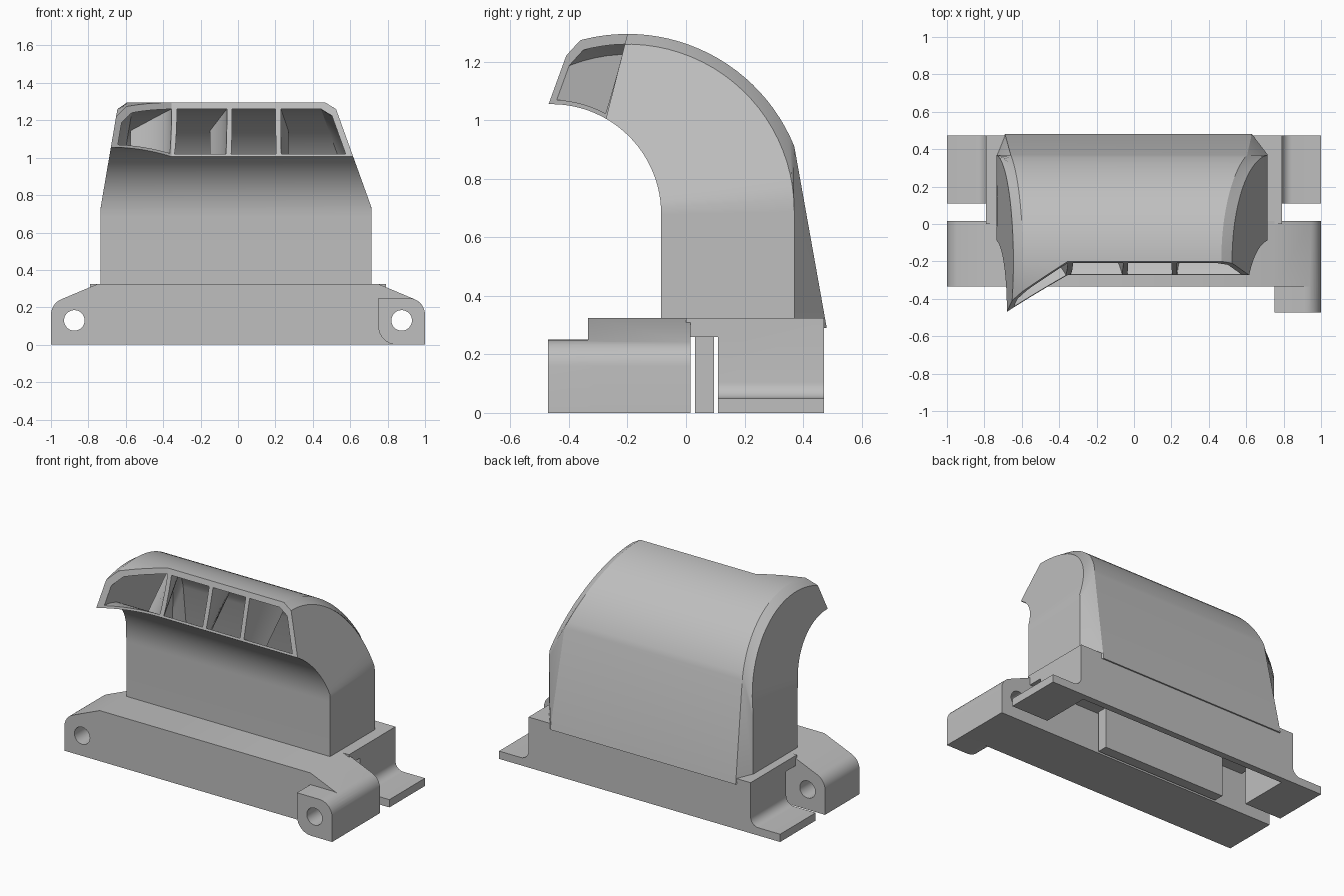
import bpy, bmesh, math

if "Cube" in bpy.data.objects:
    bpy.data.objects.remove(bpy.data.objects["Cube"])

grey = bpy.data.materials.new("plain grey")
grey.diffuse_color = (0.52, 0.52, 0.52, 1)
grey.use_nodes = True
grey.node_tree.nodes["Principled BSDF"].inputs["Base Color"].default_value = grey.diffuse_color


def make(name, verts, faces):
    me = bpy.data.meshes.new(name)
    me.from_pydata(verts, [], faces)
    bm = bmesh.new()
    bm.from_mesh(me)
    bmesh.ops.recalc_face_normals(bm, faces=bm.faces)
    bm.to_mesh(me)
    bm.free()
    me.materials.append(grey)
    ob = bpy.data.objects.new(name, me)
    bpy.context.collection.objects.link(ob)
    return ob


def loft(name, rings):
    n = len(rings[0])
    verts = [p for r in rings for p in r]
    faces = [(i * n + j, i * n + (j + 1) % n, (i + 1) * n + (j + 1) % n, (i + 1) * n + j)
             for i in range(len(rings) - 1) for j in range(n)]
    faces += [tuple(range(n)), tuple(range(len(verts) - n, len(verts)))]
    return make(name, verts, faces)


def prism(name, outline, y0, y1):
    return loft(name, [[(x, y, z) for x, z in outline] for y in (y0, y1)])


def box(name, x0, x1, y0, y1, z0, z1):
    return prism(name, [(x0, z0), (x1, z0), (x1, z1), (x0, z1)], y0, y1)


def boolean(ob, tool, op='DIFFERENCE'):
    m = ob.modifiers.new("bool", 'BOOLEAN')
    m.object, m.operation, m.solver = tool, op, 'EXACT'
    bpy.context.view_layer.objects.active = ob
    bpy.ops.object.modifier_apply(modifier=m.name)


def arc(cx, cz, r, a0, a1, n=8):
    return [(cx + r * math.cos(math.radians(a0 + (a1 - a0) * i / n)),
             cz + r * math.sin(math.radians(a0 + (a1 - a0) * i / n))) for i in range(n + 1)]


# Side walls lean inwards above the straight part of the duct
def left(z):
    return -0.735 + 0.17 * max(0, z - 0.73)


def right(z):
    return 0.715 - 0.36 * max(0, z - 0.73)


def duct_lines(d_in, d, end, n=28):
    """Inner curve, chamfer line and outer curve in side view."""
    inner = [(-0.085 + d_in, 0.29)] + arc(-0.46, 0.68, 0.375 + d_in, 0, 98 + end, n)
    cham = [(0.37 - d, 0.29)] + arc(-0.2, 0.69, 0.57 - d, 0, 118 + end, n)
    outer = [(0.481 - d, 0.29)] + arc(-0.2, 0.68, 0.615 - d, 22, 118 + end, n)
    return inner, cham, outer


def duct(name, d_in, d, end):
    rings = []
    for k, (i, c, o) in enumerate(zip(*duct_lines(d_in, d, end))):
        chr_ = 0.085 if k == 0 else 0.045
        rings.append([(left(i[1]) + d, *i), (left(c[1]) + d, *c),
                      (left(o[1]) + d + 0.045, *o), (right(o[1]) - d - chr_, *o),
                      (right(c[1]) - d, *c), (right(i[1]) - d, *i)])
    return loft(name, rings)


# Curved hollow duct with an angled outlet
shell = duct("curved_duct", 0, 0, 0)
cavity = duct("cavity_cutter", 0.015, 0.035, 6)
front = [(1.2, -0.275), (-0.355, -0.275), (-0.9, -0.625), (-0.9, -1.6), (1.2, -1.6)]
outlet = loft("outlet_cutter", [[(x, y + 0.254 * (z - 1), z) for x, y in front] for z in (0.85, 1.6)])
boolean(shell, outlet)
boolean(shell, cavity)

# Curved guide vanes inside the outlet
inner, _, outer = duct_lines(0.004, 0.012, 0)
for k, (x0, bend) in enumerate([(-0.34, -0.22), (-0.045, -0.09), (0.215, 0.04)]):
    rings = []
    for i, o in list(zip(inner, outer))[10:27]:
        s = max(0, (21 - len(rings) - 10) / 11)
        x = x0 + bend * s * s
        rings.append([(x - 0.014, *i), (x - 0.014, *o), (x + 0.014, *o), (x + 0.014, *i)])
    vane = loft("guide_vane_%d" % (k + 1), rings)
    boolean(vane, outlet)

# Front mounting bar with rounded ends and bolt holes
side = [(1, 0)] + arc(0.91, 0.16, 0.09, 0, 66) + [(0.75, 0.325)]
bar = prism("front_bar", side + [(-x, z) for x, z in reversed(side)], -0.335, 0.015)

# Longer lug on the right end
lug = prism("front_lug", [(1, 0)] + arc(0.91, 0.16, 0.09, 0, 90) + [(0.75, 0.25)]
            + arc(0.85, 0.1, 0.1, 180, 270), -0.472, -0.3)
boolean(bar, lug, 'UNION')
lug.hide_render = True
holes = [prism("hole_cutter", arc(s * 0.875, 0.13, 0.055, 0, 350, 35), -0.6, 0.1) for s in (-1, 1)]
for h in holes:
    boolean(bar, h)

# Rear housing with filleted end flanges, hollow underneath
foot = [(1, 0), (1, 0.05)] + arc(0.845, 0.105, 0.055, 270, 180) + [(0.79, 0.325)]
housing = prism("rear_housing", foot + [(-x, z) for x, z in reversed(foot)], 0.11, 0.472)
roof = box("roof_plate", -0.79, 0.79, 0.0, 0.2, 0.26, 0.325)
hollow = box("hollow_cutter", -0.74, 0.74, 0.02, 0.43, -0.1, 0.26)
boolean(housing, roof, 'UNION')
boolean(housing, hollow)
boolean(housing, cavity)

# Bar hanging in the slot below
hanger = box("hanging_bar", -0.58, 0.29, 0.03, 0.095, 0.0, 0.3)

# Remove helpers and shade
for ob in [cavity, outlet, roof, hollow, lug] + holes:
    bpy.data.objects.remove(ob)
bpy.ops.object.select_all(action='DESELECT')
for ob in bpy.context.collection.objects:
    ob.select_set(True)
bpy.context.view_layer.objects.active = shell
bpy.ops.object.shade_smooth_by_angle(angle=math.radians(25))
